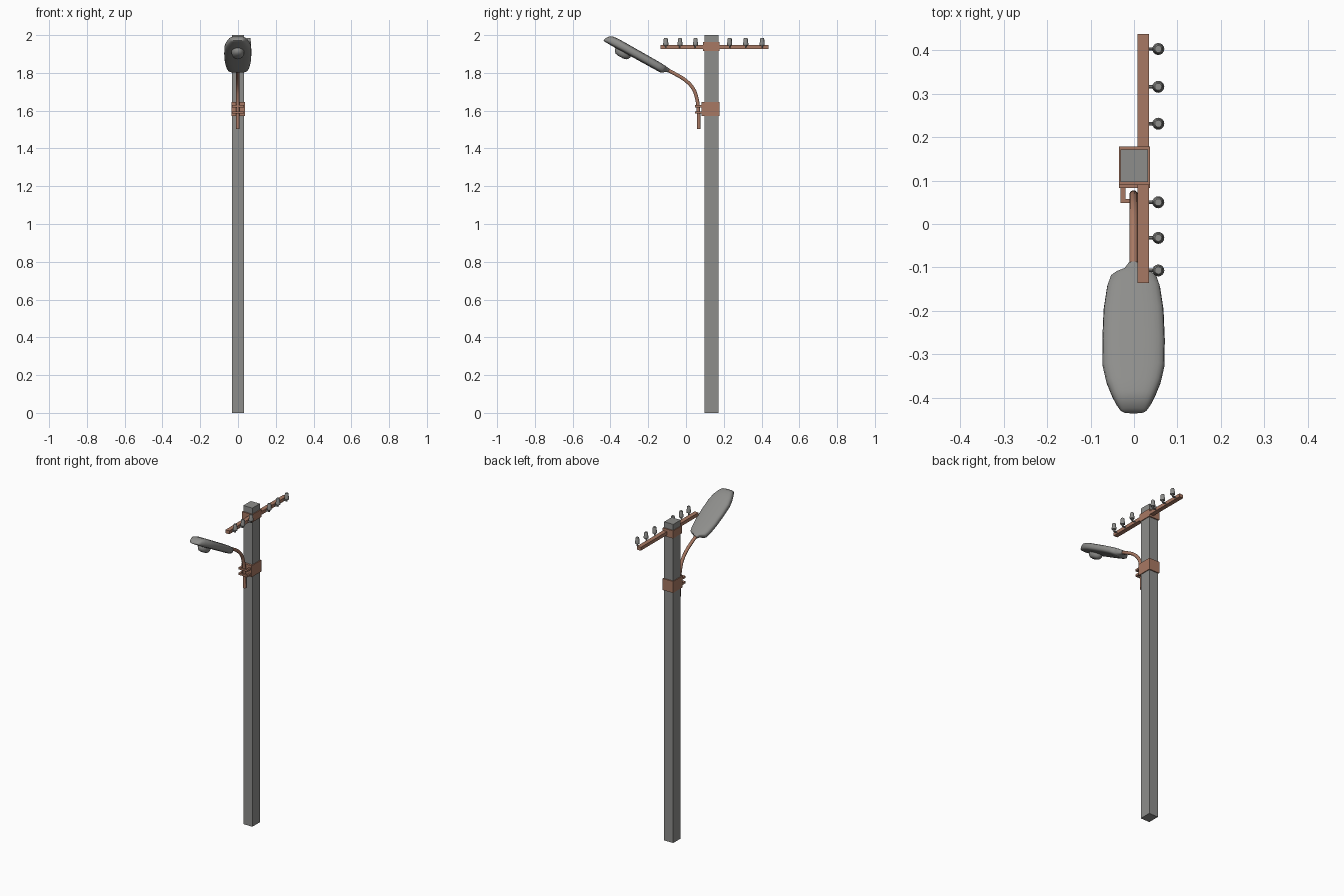
import bpy, bmesh, math
from mathutils import Vector

if "Cube" in bpy.data.objects:
    bpy.data.objects.remove(bpy.data.objects["Cube"])


def material(name, rgb):
    m = bpy.data.materials.new(name)
    m.diffuse_color = (*rgb, 1)
    m.use_nodes = True
    m.node_tree.nodes["Principled BSDF"].inputs["Base Color"].default_value = m.diffuse_color
    return m


GREY = material("concrete grey", (0.27, 0.27, 0.26))
RUST = material("rust brown", (0.39, 0.19, 0.125))


def finish(name, bm, mat, smooth=None):
    bmesh.ops.recalc_face_normals(bm, faces=bm.faces)
    me = bpy.data.meshes.new(name)
    bm.to_mesh(me)
    bm.free()
    ob = bpy.data.objects.new(name, me)
    bpy.context.collection.objects.link(ob)
    me.materials.append(mat)
    if smooth:
        bpy.ops.object.select_all(action='DESELECT')
        ob.select_set(True)
        bpy.context.view_layer.objects.active = ob
        bpy.ops.object.shade_smooth_by_angle(angle=math.radians(smooth))
    return ob


def add_box(bm, x, y, z):
    vs = bmesh.ops.create_cube(bm, size=1)["verts"]
    for v in vs:
        v.co = Vector([(a + b) / 2 + c * (b - a) for (a, b), c in zip((x, y, z), v.co)])


def box(name, mat, x, y, z):
    bm = bmesh.new()
    add_box(bm, x, y, z)
    return finish(name, bm, mat)


def loft(bm, rings):
    """Skin a list of closed point rings and cap both ends."""
    rows = [[bm.verts.new(p) for p in r] for r in rings]
    n = len(rows[0])
    for a, b in zip(rows, rows[1:]):
        for i in range(n):
            j = (i + 1) % n
            bm.faces.new((a[i], a[j], b[j], b[i]))
    bm.faces.new(rows[0])
    bm.faces.new(rows[-1])


def circle(c, r, ax, ay, n):
    return [c + r * (math.cos(t) * ax + math.sin(t) * ay)
            for t in (2 * math.pi * i / n for i in range(n))]


X, Y, Z = Vector((1, 0, 0)), Vector((0, 1, 0)), Vector((0, 0, 1))

# Pole, straps and crossbar
box("pole", GREY, (-0.031, 0.032), (0.097, 0.171), (0, 2))
box("upper_strap", RUST, (-0.035, 0.037), (0.09, 0.178), (1.915, 1.963))
box("lower_strap", RUST, (-0.035, 0.037), (0.083, 0.178), (1.573, 1.645))
box("crossbar", RUST, (0.008, 0.035), (-0.136, 0.437), (1.926, 1.947))

# Insulators on bent pins
PROFILE = [(0.007, 1.948), (0.0125, 1.946), (0.0138, 1.949), (0.0138, 1.957),
           (0.0115, 1.965), (0.0112, 1.979), (0.008, 1.985)]
for k, y in enumerate((-0.107, -0.032, 0.05, 0.231, 0.316, 0.403)):
    bm = bmesh.new()
    loft(bm, [circle(Vector((0.056, y, z)), r, X, Y, 16) for r, z in PROFILE])
    finish(f"insulator_{k + 1}", bm, GREY, 40)
    bm = bmesh.new()
    loft(bm, [circle(Vector((0.056, y, z)), 0.004, X, Y, 8) for z in (1.932, 1.95)])
    loft(bm, [circle(Vector((x, y, 1.935)), 0.004, Y, Z, 8) for x in (0.03, 0.059)])
    finish(f"insulator_pin_{k + 1}", bm, GREY, 40)

# Clamps holding the arm to the lower strap
for k, z in enumerate((1.59, 1.624)):
    bm = bmesh.new()
    zr = (z - 0.006, z + 0.006)
    add_box(bm, (-0.031, -0.02), (0.05, 0.09), zr)
    add_box(bm, (0.02, 0.031), (0.05, 0.09), zr)
    add_box(bm, (-0.031, 0.031), (0.048, 0.058), zr)
    finish(f"arm_clamp_{k + 1}", bm, RUST)

# Curved arm
cu = bpy.data.curves.new("lamp_arm", 'CURVE')
cu.dimensions = '3D'
cu.bevel_depth = 0.0098
cu.bevel_resolution = 3
cu.use_fill_caps = True
path = [(0.068, 1.503), (0.064, 1.62), (0.056, 1.67), (0.037, 1.718),
        (-0.002, 1.76), (-0.055, 1.793), (-0.118, 1.825)]
sp = cu.splines.new('BEZIER')
sp.resolution_u = 6
sp.bezier_points.add(len(path) - 1)
for p, (y, z) in zip(sp.bezier_points, path):
    p.co = (-0.001, y, z)
    p.handle_left_type = p.handle_right_type = 'AUTO'
arm = bpy.data.objects.new("lamp_arm", cu)
bpy.context.collection.objects.link(arm)
cu.materials.append(RUST)
bpy.ops.object.select_all(action='DESELECT')
arm.select_set(True)
bpy.context.view_layer.objects.active = arm
bpy.ops.object.convert(target='MESH')
bpy.ops.object.shade_smooth_by_angle(angle=math.radians(40))

# Lamp head: lofted along a tilted axis
T = math.radians(28)
ORIGIN = Vector((-0.001, -0.105, 1.822))
U = Vector((0, -math.cos(T), math.sin(T)))
V = Vector((0, math.sin(T), math.cos(T)))


def section(u, w, lo, hi, n=24):
    pts = []
    for i in range(n):
        t = 2 * math.pi * i / n
        c, s = math.cos(t), math.sin(t)
        a = math.copysign(abs(c) ** 0.65, c) * w
        b = math.copysign(abs(s) ** 0.65, s) * (hi - lo) / 2 + (hi + lo) / 2
        pts.append(ORIGIN + u * U + a * X + b * V)
    return pts


STATIONS = [(-0.016, 0.012, -0.013, 0.009), (-0.002, 0.022, -0.018, 0.01),
            (0.006, 0.042, -0.027, 0.011), (0.014, 0.053, -0.031, 0.012),
            (0.04, 0.061, -0.032, 0.014), (0.1, 0.069, -0.031, 0.016),
            (0.18, 0.072, -0.03, 0.018), (0.25, 0.071, -0.029, 0.02),
            (0.29, 0.063, -0.029, 0.021), (0.325, 0.05, -0.028, 0.019),
            (0.345, 0.04, -0.027, 0.011), (0.358, 0.03, -0.026, -0.006),
            (0.362, 0.022, -0.024, -0.014)]
bm = bmesh.new()
loft(bm, [section(*s) for s in STATIONS])
finish("lamp_head", bm, GREY, 50)

# Lens bowl under the head
bm = bmesh.new()
rings = []
for v, f in ((-0.022, 1.0), (-0.036, 0.98), (-0.047, 0.88), (-0.055, 0.68), (-0.059, 0.35)):
    rings.append(circle(ORIGIN + 0.242 * U + v * V, f, 0.034 * X, 0.047 * U, 20))
loft(bm, rings)
finish("lamp_lens", bm, GREY, 50)
